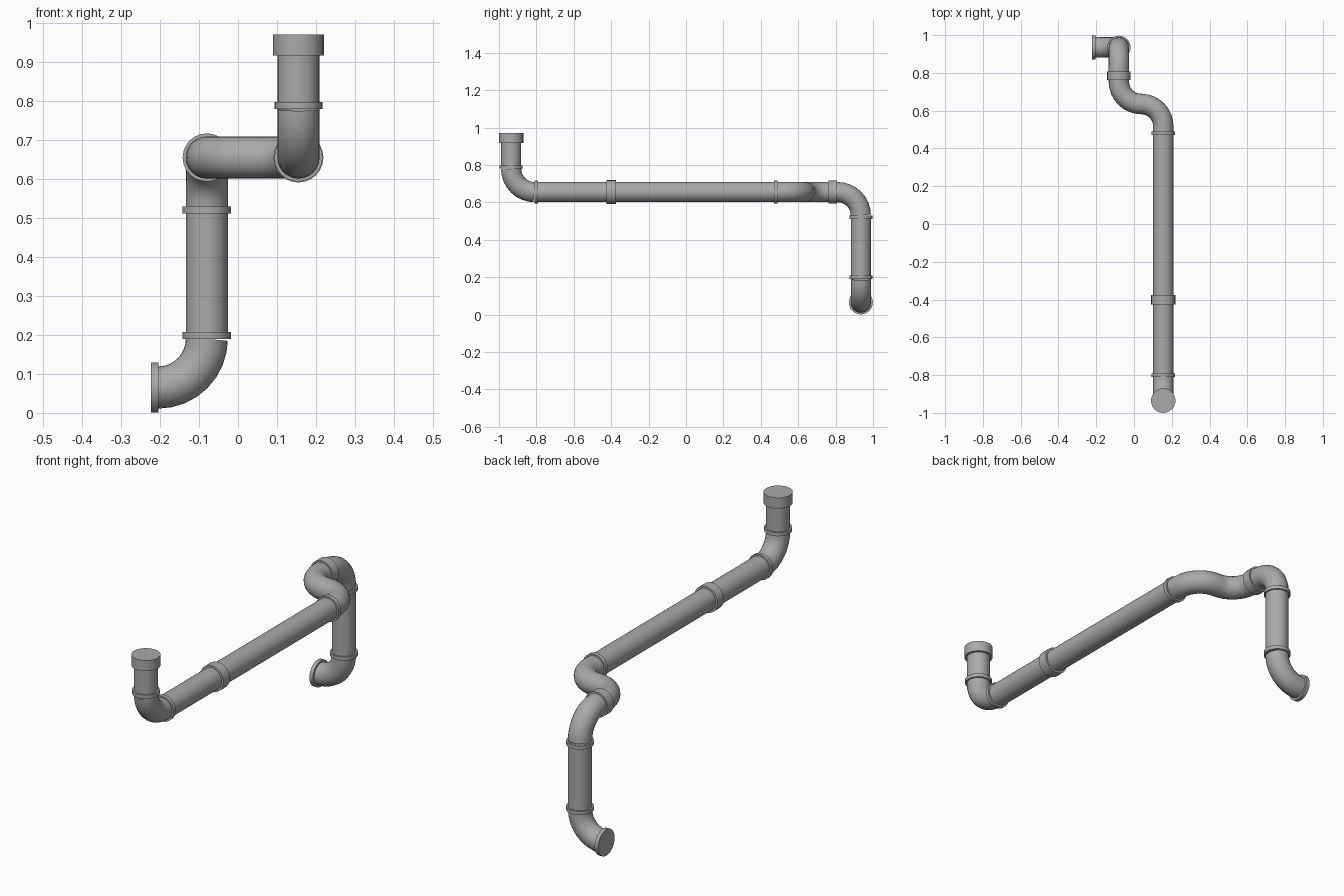
import bpy
from math import sin, cos, pi, radians
from mathutils import Vector

cube = bpy.data.objects.get("Cube")
if cube:
    bpy.data.objects.remove(cube)

SIDES = 24
PIPE_R = 0.054
STEPS = 8

grey = bpy.data.materials.new("pipe grey")
grey.use_nodes = True
grey.diffuse_color = (0.4, 0.4, 0.4, 1)
grey.node_tree.nodes["Principled BSDF"].inputs["Base Color"].default_value = (0.4, 0.4, 0.4, 1)

X, Y, Z = Vector((1, 0, 0)), Vector((0, 1, 0)), Vector((0, 0, 1))


def finish(obj, name):
    obj.name = name
    obj.data.name = name
    obj.data.materials.clear()
    obj.data.materials.append(grey)
    bpy.ops.object.shade_smooth_by_angle(angle=radians(35))


def cylinder(name, start, end, radius):
    a, b = Vector(start), Vector(end)
    bpy.ops.mesh.primitive_cylinder_add(
        vertices=SIDES, radius=radius, depth=(b - a).length, location=(a + b) / 2,
        rotation=(b - a).to_track_quat('Z', 'Y').to_euler())
    finish(bpy.context.object, name)


def collar(name, centre, axis, width, radius=0.062):
    c = Vector(centre)
    cylinder(name, c - axis * width / 2, c + axis * width / 2, radius)


def arc(start, go, turn, radius):
    """Quarter turn from direction go into direction turn."""
    s = Vector(start)
    return [s + go * radius * sin(t) + turn * radius * (1 - cos(t))
            for t in (i * pi / 2 / STEPS for i in range(STEPS + 1))]


def tube(name, points):
    curve = bpy.data.curves.new(name, 'CURVE')
    curve.dimensions = '3D'
    curve.bevel_depth = PIPE_R
    curve.bevel_resolution = (SIDES - 4) // 2
    spline = curve.splines.new('POLY')
    spline.points.add(len(points) - 1)
    for p, co in zip(spline.points, points):
        p.co = (*co, 1)
    obj = bpy.data.objects.new(name, curve)
    bpy.context.collection.objects.link(obj)
    bpy.ops.object.select_all(action='DESELECT')
    obj.select_set(True)
    bpy.context.view_layer.objects.active = obj
    bpy.ops.object.convert(target='MESH')
    finish(bpy.context.object, name)


# Centre lines of the runs
RX, LX = 0.155, -0.08       # front run and rear drop
FY, BY = -0.935, 0.935      # front riser and rear drop
MZ, LOW = 0.655, 0.065      # main run and outlet heights
BEND = 0.125
S = (RX - LX) / 2           # radius of each half of the offset bend

# Straight pipes
cylinder("front_riser", (RX, FY, MZ + BEND), (RX, FY, 0.96), PIPE_R)
cylinder("main_run", (RX, FY + BEND, MZ), (RX, 0.5, MZ), PIPE_R)
cylinder("rear_drop", (LX, BY, LOW + BEND), (LX, BY, MZ - BEND), PIPE_R)

# Elbows and the offset bend
tube("front_elbow", arc((RX, FY, MZ + BEND), -Z, Y, BEND))
first = arc((RX, 0.518, MZ), Y, -X, S)
second = arc(first[-1], -X, Y, S)
tube("offset_bend", [Vector((RX, 0.48, MZ))] + first + second[1:] + [Vector((LX, 0.8, MZ))])
tube("rear_elbow", [Vector((LX, 0.78, MZ))] + arc((LX, BY - BEND, MZ), Y, -Z, BEND))
tube("outlet_elbow", arc((LX, BY, LOW + BEND), -Z, -X, BEND) + [Vector((-0.215, BY, LOW))])

# Joint collars
collar("riser_collar", (RX, FY, 0.789), Z, 0.018)
collar("front_elbow_collar", (RX, -0.8, MZ), Y, 0.018)
collar("main_coupling", (RX, -0.4, MZ), Y, 0.05, 0.064)
collar("offset_collar", (RX, 0.48, MZ), Y, 0.02)
collar("offset_coupling", (LX, 0.785, MZ), Y, 0.046)
collar("drop_upper_collar", (LX, BY, 0.52), Z, 0.018)
collar("drop_lower_collar", (LX, BY, 0.199), Z, 0.018)

# Closed ends
cylinder("top_cap", (RX, FY, 0.917), (RX, FY, 0.97), 0.065)
cylinder("outlet_flange", (-0.223, BY, LOW), (-0.204, BY, LOW), 0.064)
